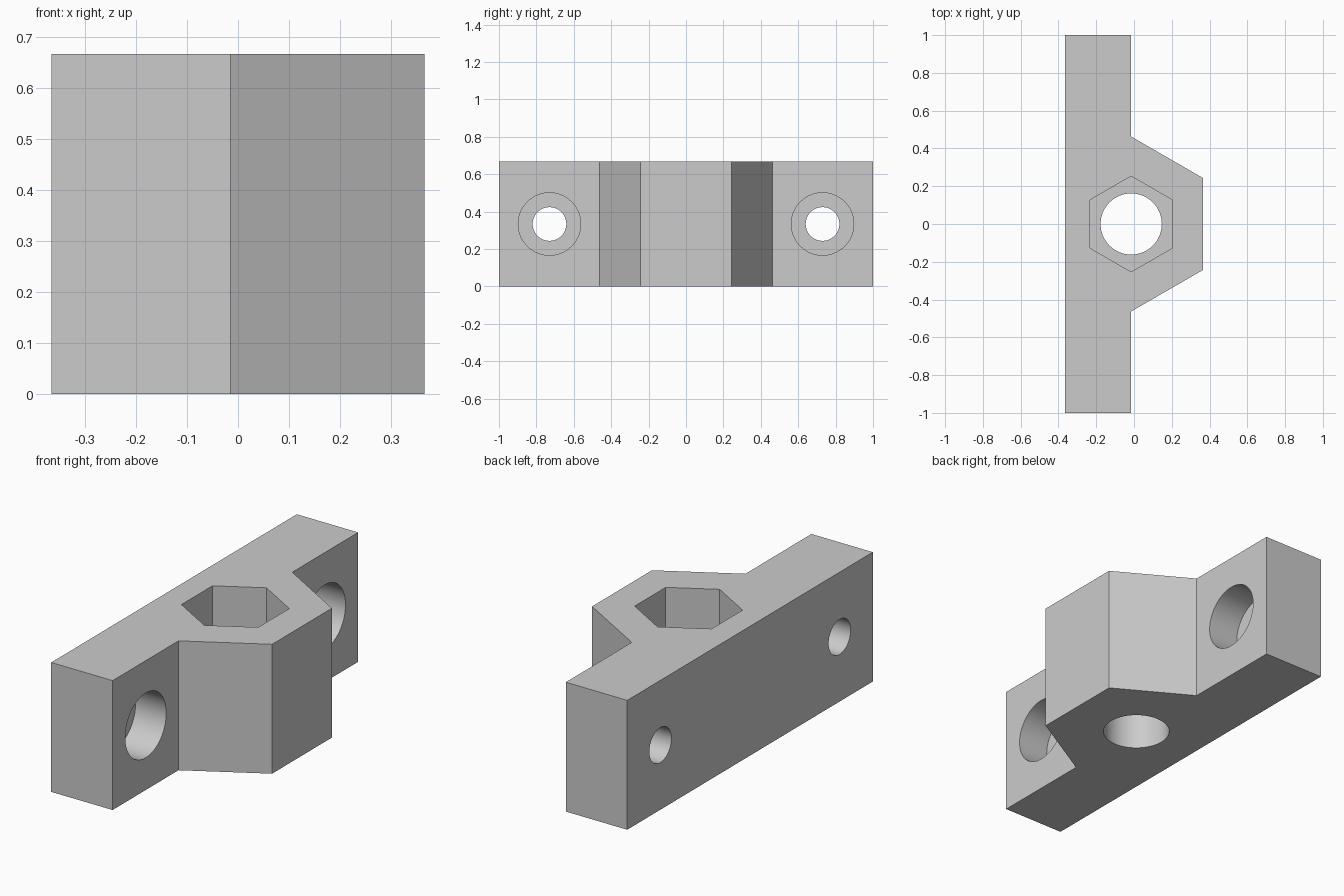
import bpy
import bmesh
from math import sin, cos, tan, pi, radians
from mathutils import Matrix, Vector

cube = bpy.data.objects.get("Cube")
if cube:
    bpy.data.objects.remove(cube, do_unlink=True)

HEIGHT = 0.667
BACK, FRONT, PLATE_FACE = -0.365, 0.365, -0.015
BOSS_HALF = 0.463
BOSS_TIP = BOSS_HALF - (FRONT - PLATE_FACE) * tan(radians(30))
BOLT_Y = 0.73
OVER = 0.05  # cutters reach past the surface

grey = bpy.data.materials.new("Plain grey")
grey.use_nodes = True
colour = (0.6, 0.6, 0.6, 1)
grey.diffuse_color = colour
grey.node_tree.nodes["Principled BSDF"].inputs["Base Color"].default_value = colour


def prism(name, outline, depth, matrix=Matrix()):
    """Extrude a counter-clockwise outline along local z, then place it."""
    bm = bmesh.new()
    face = bm.faces.new([bm.verts.new((x, y, 0)) for x, y in outline])
    top = bmesh.ops.extrude_face_region(bm, geom=[face])["geom"]
    moved = [v for v in top if isinstance(v, bmesh.types.BMVert)]
    bmesh.ops.translate(bm, verts=moved, vec=Vector((0, 0, depth)))
    bmesh.ops.recalc_face_normals(bm, faces=bm.faces)
    bm.transform(matrix)
    mesh = bpy.data.meshes.new(name)
    bm.to_mesh(mesh)
    bm.free()
    mesh.materials.append(grey)
    obj = bpy.data.objects.new(name, mesh)
    bpy.context.collection.objects.link(obj)
    return obj


def ring(radius, sides):
    """Regular polygon with its first corner on +y."""
    step = 2 * pi / sides
    return [(-radius * sin(i * step), radius * cos(i * step)) for i in range(sides)]


def cut(target, cutter):
    cutter.hide_render = True
    mod = target.modifiers.new(cutter.name, "BOOLEAN")
    mod.operation = "DIFFERENCE"
    mod.solver = "EXACT"
    mod.object = cutter
    bpy.ops.object.modifier_apply(modifier=mod.name)
    bpy.data.objects.remove(cutter, do_unlink=True)


# Flat bar with the half-hexagon boss in one profile
half = [(FRONT, BOSS_TIP), (PLATE_FACE, BOSS_HALF), (PLATE_FACE, 1), (BACK, 1)]
body = prism("nut_block", half + [(x, -y) for x, y in reversed(half)], HEIGHT)
bpy.context.view_layer.objects.active = body
body.select_set(True)

# Vertical bore with a hexagonal nut pocket in its upper half
at_bore = Matrix.Translation((PLATE_FACE, 0, -OVER))
cut(body, prism("bore_cutter", ring(0.162, 64), HEIGHT + 2 * OVER, at_bore))
at_pocket = Matrix.Translation((PLATE_FACE, 0, HEIGHT / 2))
cut(body, prism("nut_pocket_cutter", ring(0.253, 6), HEIGHT / 2 + OVER, at_pocket))

# Counterbored bolt holes through both ends of the bar
along_x = Matrix.Rotation(pi / 2, 4, "Y")
middle = (BACK + PLATE_FACE) / 2
for y in (-BOLT_Y, BOLT_Y):
    for name, radius, start in (("bolt_hole", 0.09, BACK - OVER),
                                ("counterbore", 0.167, middle)):
        place = Matrix.Translation((start, y, HEIGHT / 2)) @ along_x
        cut(body, prism(name, ring(radius, 64), PLATE_FACE + OVER - start, place))

bpy.ops.object.shade_smooth_by_angle(angle=radians(30))
